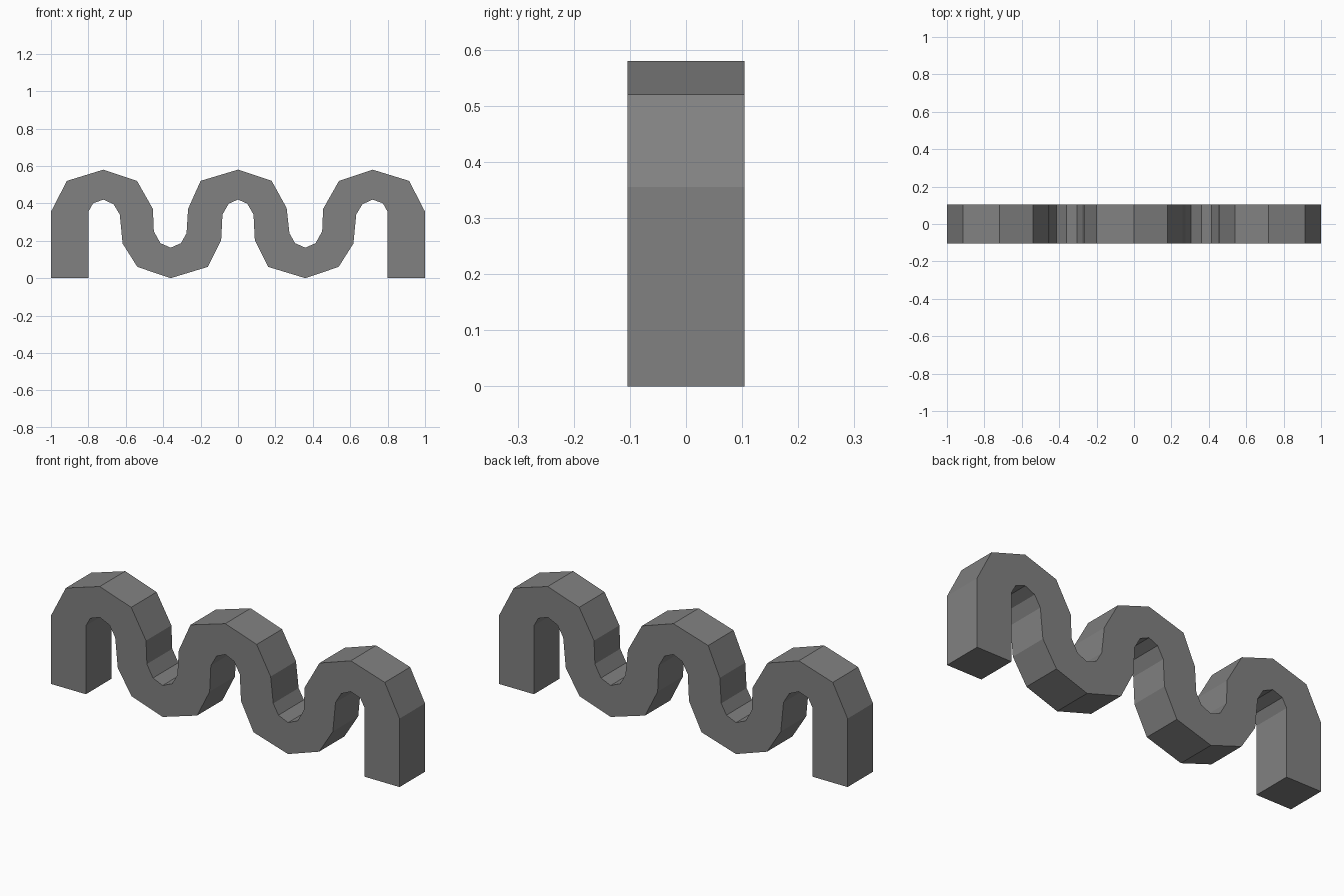
import bpy
import bmesh

cube = bpy.data.objects.get("Cube")
if cube:
    bpy.data.objects.remove(cube, do_unlink=True)

HALF_DEPTH = 0.104

# Plain grey material
grey = bpy.data.materials.new("plain_grey")
grey.use_nodes = True
colour = (0.22, 0.22, 0.22, 1)
grey.diffuse_color = colour
grey.node_tree.nodes["Principled BSDF"].inputs["Base Color"].default_value = colour

# Upper and lower edges of the left half, from the left foot to the middle crest
upper = [(-1, 0), (-1, .355), (-.915, .52), (-.72, .58), (-.54, .52),
         (-.455, .37), (-.45, .25), (-.415, .187), (-.36, .163),
         (-.305, .187), (-.275, .24), (-.267, .37), (-.2, .52), (0, .58)]
lower = [(-.8, 0), (-.8, .355), (-.775, .4), (-.72, .42), (-.665, .395),
         (-.632, .34), (-.617, .185), (-.538, .06), (-.36, 0),
         (-.162, .06), (-.09, .203), (-.083, .34), (-.05, .398), (0, .42)]


def mirrored(edge):
    """Complete an edge with its reflection across the middle crest."""
    return edge + [(-x, z) for x, z in reversed(edge[:-1])]


upper_edge = mirrored(upper)
lower_edge = mirrored(lower)
# The middle crest falls a little more steeply on its left side
crest = len(upper)
upper_edge[crest] = (.18, .52)
upper_edge[crest + 1] = (.26, .375)

# Sweep a rectangular section along the paired edges
bm = bmesh.new()
sections = []
for (ux, uz), (lx, lz) in zip(upper_edge, lower_edge):
    corners = [(ux, -HALF_DEPTH, uz), (ux, HALF_DEPTH, uz),
               (lx, HALF_DEPTH, lz), (lx, -HALF_DEPTH, lz)]
    sections.append([bm.verts.new(c) for c in corners])

for a, b in zip(sections, sections[1:]):
    for i in range(4):
        j = (i + 1) % 4
        bm.faces.new((a[i], a[j], b[j], b[i]))

# Flat soles of the two feet
bm.faces.new(sections[0])
bm.faces.new(sections[-1])
bmesh.ops.recalc_face_normals(bm, faces=bm.faces)

mesh = bpy.data.meshes.new("wavy_rack")
bm.to_mesh(mesh)
bm.free()
mesh.materials.append(grey)
rack = bpy.data.objects.new("wavy_rack", mesh)
bpy.context.collection.objects.link(rack)
